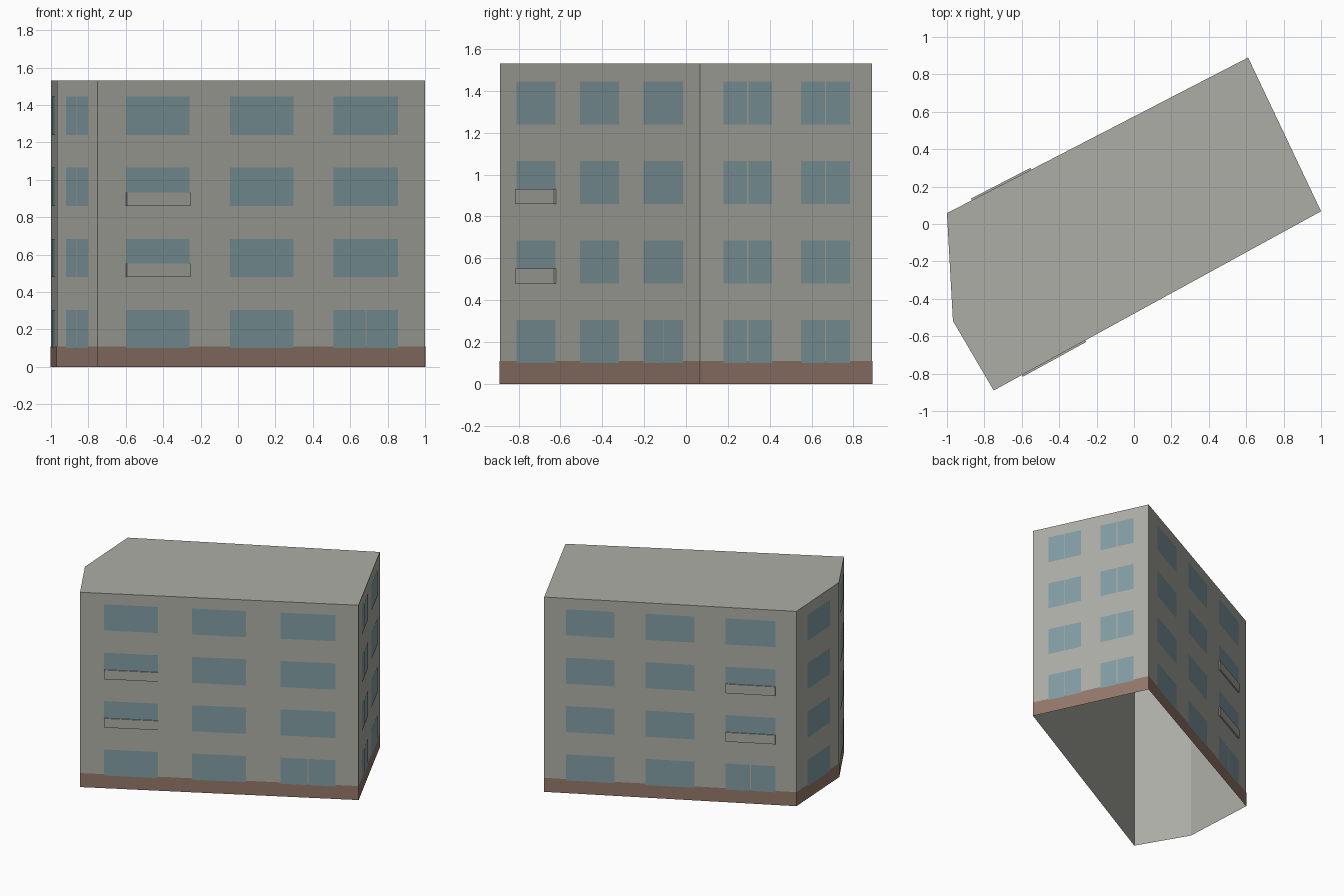
import bpy
import bmesh
from mathutils import Vector

cube = bpy.data.objects.get("Cube")
if cube:
    bpy.data.objects.remove(cube, do_unlink=True)


def material(name, rgb):
    mat = bpy.data.materials.new(name)
    mat.use_nodes = True
    mat.diffuse_color = (*rgb, 1)
    mat.node_tree.nodes["Principled BSDF"].inputs["Base Color"].default_value = (*rgb, 1)
    return mat


PLASTER = material("grey plaster", (0.42, 0.42, 0.38))
BRICK = material("brown plinth", (0.296, 0.188, 0.144))
GLASS = material("blue grey glass", (0.223, 0.337, 0.366))

HEIGHT, PLINTH = 1.53, 0.11
FLOORS = [0.10, 0.48, 0.86, 1.24]
WINDOW_H, GAP = 0.205, 0.007

# Footprint corners, counter-clockwise from the front right-hand corner
CORNERS = [Vector(p) for p in
           ((-0.75, -0.89), (1.0, 0.068), (0.61, 0.89), (-1.0, 0.058), (-0.968, -0.518))]
NAMES = ["front", "left_end", "back", "right_end", "corner"]
NAMES[3], NAMES[4] = "right_end", "chamfer"


def finish(name, bm, mat):
    mesh = bpy.data.meshes.new(name)
    bm.to_mesh(mesh)
    bm.free()
    mesh.materials.append(mat)
    obj = bpy.data.objects.new(name, mesh)
    bpy.context.collection.objects.link(obj)
    return obj


def on_wall(i, t, z, out):
    """Point on wall i at fraction t along it, pushed outward by out."""
    a, b = CORNERS[i], CORNERS[(i + 1) % len(CORNERS)]
    along = (b - a).normalized()
    p = a.lerp(b, t) + Vector((along.y, -along.x)) * out
    return Vector((p.x, p.y, z))


def pane(bm, i, t0, t1, z0, z1, out):
    return bm.faces.new([bm.verts.new(on_wall(i, t, z, out)) for t, z in
                         ((t0, z0), (t1, z0), (t1, z1), (t0, z1))])


# Wall shell with a flat roof, open underneath
bm = bmesh.new()
low = [bm.verts.new((c.x, c.y, 0)) for c in CORNERS]
top = [bm.verts.new((c.x, c.y, HEIGHT)) for c in CORNERS]
for i in range(len(CORNERS)):
    j = (i + 1) % len(CORNERS)
    bm.faces.new((low[i], low[j], top[j], top[i]))
bm.faces.new(top)
finish("walls_and_roof", bm, PLASTER)

# Plinth band around the foot of every wall
bm = bmesh.new()
for i in range(len(CORNERS)):
    pane(bm, i, 0, 1, 0, PLINTH, 0.0015)
finish("plinth", bm, BRICK)

# Window columns per wall: start, end, floors whose window is split in two
ALL, GROUND, NONE = {0, 1, 2, 3}, {0}, set()
COLUMNS = [
    [(0.086, 0.28, NONE), (0.403, 0.597, NONE), (0.72, 0.917, GROUND)],
    [(0.134, 0.415, ALL), (0.585, 0.869, ALL)],
    [(0.086, 0.28, NONE), (0.403, 0.597, NONE), (0.72, 0.917, GROUND)],
    [(0.25, 0.78, NONE)],
    [(0.23, 0.77, ALL)],
]
for i, columns in enumerate(COLUMNS):
    length = (CORNERS[(i + 1) % len(CORNERS)] - CORNERS[i]).length
    half = GAP / 2 / length
    bm = bmesh.new()
    for t0, t1, split in columns:
        mid = (t0 + t1) / 2
        for floor, z in enumerate(FLOORS):
            spans = [(t0, mid - half), (mid + half, t1)] if floor in split else [(t0, t1)]
            for a, b in spans:
                pane(bm, i, a, b, z, z + WINDOW_H, 0.003)
    finish(NAMES[i] + "_windows", bm, GLASS)

# Shallow balcony parapets in front of two windows on each long wall
for i, column in ((0, 0), (2, 2)):
    t0, t1, _ = COLUMNS[i][column]
    for floor in (1, 2):
        z = FLOORS[floor]
        bm = bmesh.new()
        face = pane(bm, i, t0, t1, z, z + 0.072, 0)
        geom = bmesh.ops.extrude_face_region(bm, geom=[face])["geom"]
        push = on_wall(i, 0, 0, 0.01) - on_wall(i, 0, 0, 0)
        bmesh.ops.translate(bm, vec=push,
                            verts=[v for v in geom if isinstance(v, bmesh.types.BMVert)])
        bmesh.ops.recalc_face_normals(bm, faces=bm.faces)
        finish(f"{NAMES[i]}_balcony_{floor}", bm, PLASTER)
